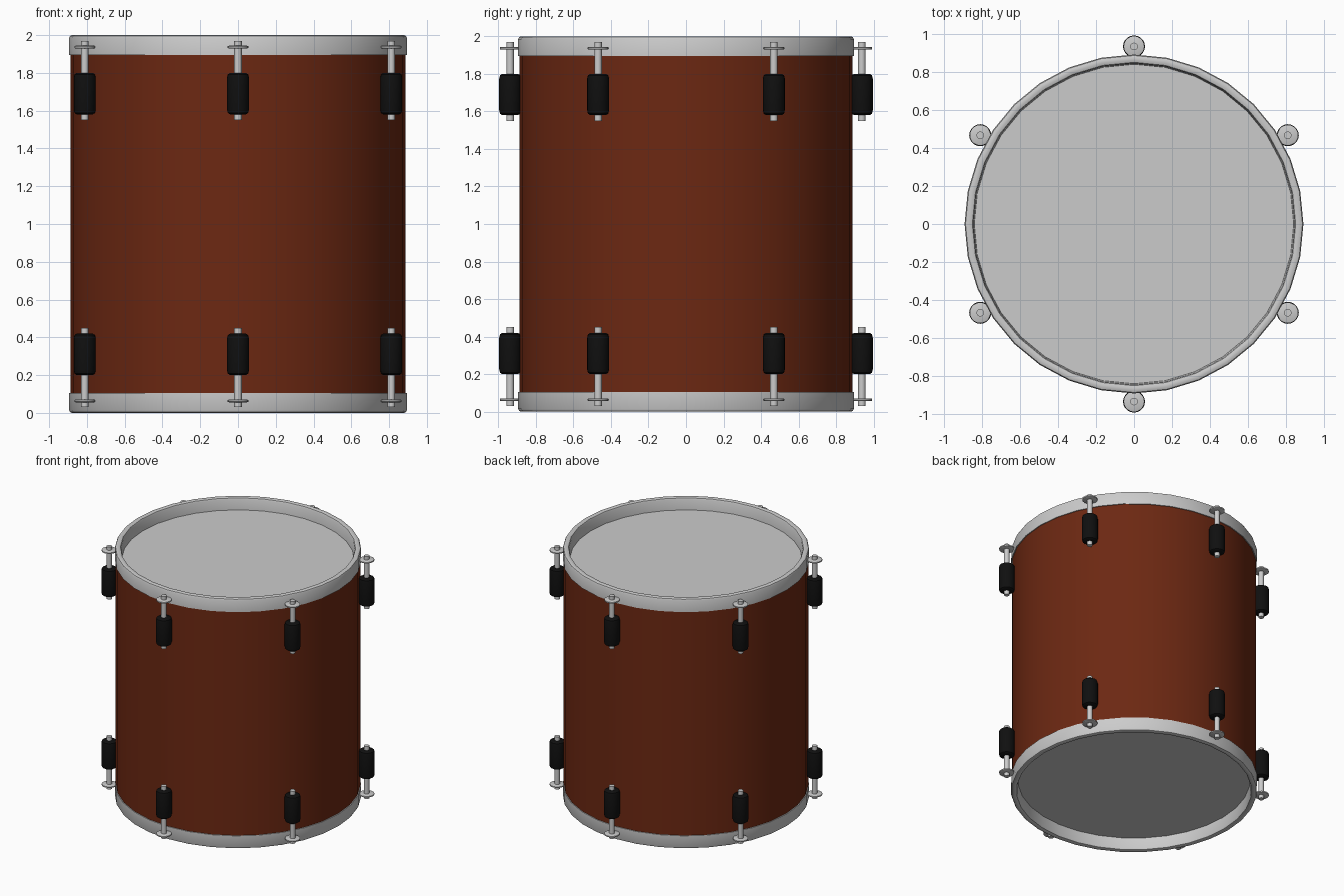
import bpy, bmesh
from math import sin, cos, pi, radians

cube = bpy.data.objects.get("Cube")
if cube:
    bpy.data.objects.remove(cube)


def material(name, color, rough=0.5):
    m = bpy.data.materials.new(name)
    m.use_nodes = True
    m.diffuse_color = color
    bsdf = m.node_tree.nodes["Principled BSDF"]
    bsdf.inputs["Base Color"].default_value = color
    bsdf.inputs["Roughness"].default_value = rough
    return m


RED = material("red_brown_wood", (0.15, 0.021, 0.006, 1))
STEEL = material("light_steel", (0.6, 0.6, 0.6, 1))
SKIN = material("drum_skin", (0.6, 0.6, 0.6, 1))
BLACK = material("black_plastic", (0.005, 0.005, 0.005, 1))


def lathe(name, profile, mat, segs, at=(0, 0, 0), loop=False, flip=False):
    """Revolve (radius, z) points about z; open profiles get flat end caps."""
    bm = bmesh.new()
    sign = -1 if flip else 1
    rings = [[bm.verts.new((r * cos(2 * pi * i / segs), r * sin(2 * pi * i / segs), sign * z))
              for i in range(segs)] for r, z in profile]
    pairs = list(zip(rings, rings[1:]))
    if loop:
        pairs.append((rings[-1], rings[0]))
    else:
        bm.faces.new(rings[0])
        bm.faces.new(rings[-1])
    for a, b in pairs:
        for i in range(segs):
            j = (i + 1) % segs
            bm.faces.new((a[i], a[j], b[j], b[i]))
    bmesh.ops.recalc_face_normals(bm, faces=bm.faces)
    mesh = bpy.data.meshes.new(name)
    bm.to_mesh(mesh)
    bm.free()
    mesh.materials.append(mat)
    ob = bpy.data.objects.new(name, mesh)
    bpy.context.collection.objects.link(ob)
    ob.location = at
    bpy.ops.object.select_all(action='DESELECT')
    ob.select_set(True)
    bpy.context.view_layer.objects.active = ob
    bpy.ops.object.shade_smooth_by_angle(angle=radians(35))
    return ob


# Wooden shell
lathe("shell", [(0.887, -0.895), (0.887, 0.895)], RED, 32, (0, 0, 1))

# Profiles are measured up from the middle of the drum and flipped for the lower end
hoop = [(0.894, 0.895), (0.894, 0.985), (0.889, 0.996), (0.879, 1.0), (0.865, 1.0),
        (0.853, 0.996), (0.848, 0.985), (0.842, 0.895)]
lug = [(0.042, 0.58), (0.054, 0.588), (0.058, 0.605), (0.058, 0.775), (0.054, 0.792), (0.042, 0.80)]
rod = [(0.02, 0.55), (0.02, 0.97)]
washer = [(0.048, 0.929), (0.055, 0.932), (0.055, 0.941), (0.048, 0.944)]

for end, flip in (("upper", False), ("lower", True)):
    # Hoop and recessed skin
    lathe(end + "_hoop", hoop, STEEL, 32, (0, 0, 1), loop=True, flip=flip)
    lathe(end + "_skin", [(0.845, 0.89), (0.845, 0.905)], SKIN, 32, (0, 0, 1), flip=flip)
    # Six tension lugs, each with a rod and washer
    for k in range(6):
        a = radians(30 + 60 * k)
        at = (0.937 * cos(a), 0.937 * sin(a), 1)
        tag = "_%d" % (k + 1)
        lathe(end + "_lug" + tag, lug, BLACK, 20, at, flip=flip)
        lathe(end + "_tension_rod" + tag, rod, STEEL, 12, at, flip=flip)
        lathe(end + "_washer" + tag, washer, STEEL, 20, at, flip=flip)
